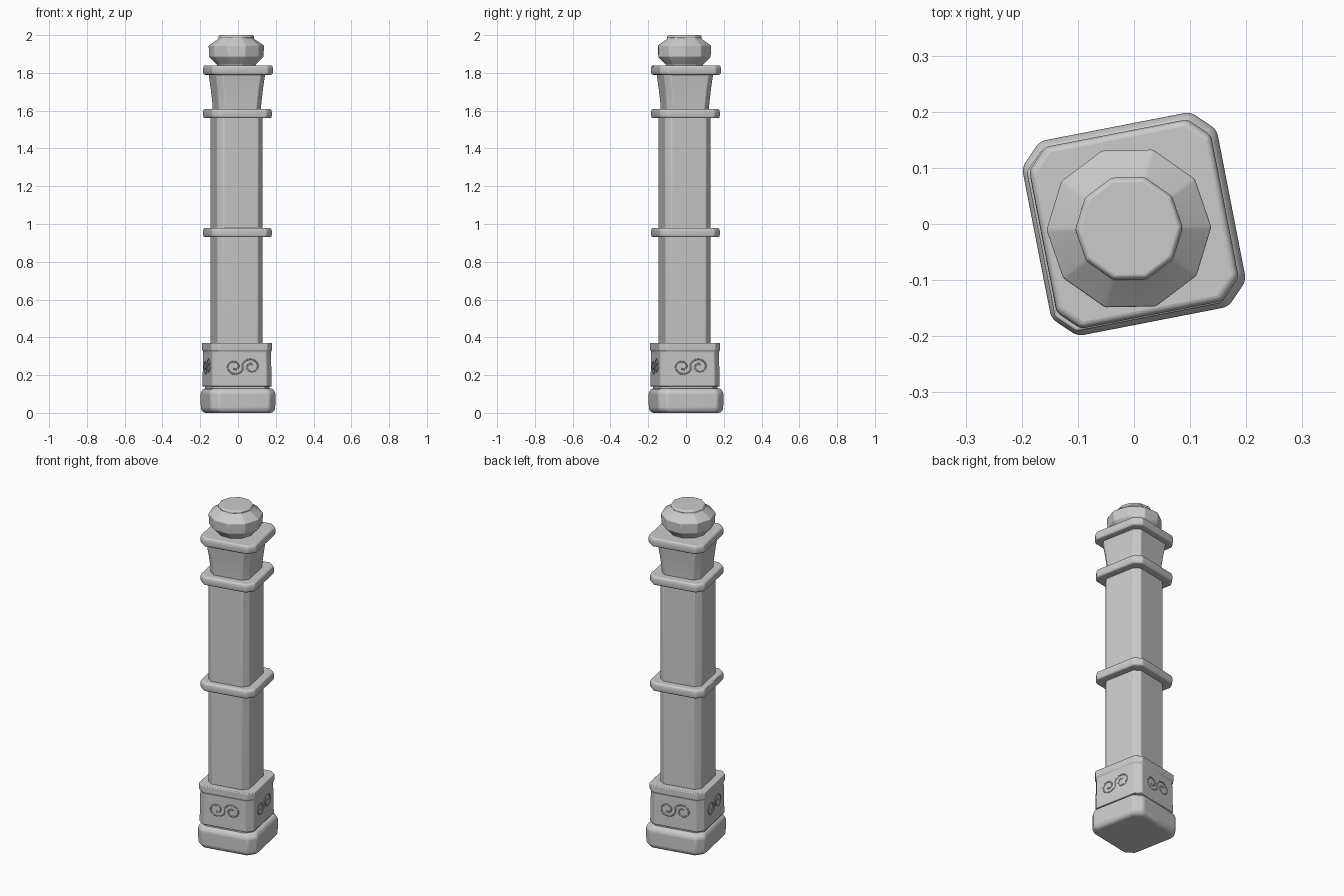
import bpy, bmesh, math
from mathutils import Matrix

if "Cube" in bpy.data.objects:
    bpy.data.objects.remove(bpy.data.objects["Cube"])

TURN = math.radians(11)


def finish(name, bm, bevel, angle=25):
    bmesh.ops.recalc_face_normals(bm, faces=bm.faces)
    me = bpy.data.meshes.new(name)
    bm.to_mesh(me)
    bm.free()
    ob = bpy.data.objects.new(name, me)
    bpy.context.collection.objects.link(ob)
    mod = ob.modifiers.new("soft_edges", 'BEVEL')
    mod.width, mod.segments = bevel, 3
    mod.limit_method, mod.angle_limit = 'ANGLE', math.radians(20)
    bpy.ops.object.select_all(action='DESELECT')
    ob.select_set(True)
    bpy.context.view_layer.objects.active = ob
    bpy.ops.object.shade_smooth_by_angle(angle=math.radians(angle))
    return ob


def loft(name, sections, bevel, angle=25):
    """Skin a stack of closed outlines and cap both ends."""
    bm = bmesh.new()
    rings = [[bm.verts.new(p) for p in s] for s in sections]
    n = len(rings[0])
    for a, b in zip(rings, rings[1:]):
        for i in range(n):
            j = (i + 1) % n
            bm.faces.new((a[i], a[j], b[j], b[i]))
    bm.faces.new(rings[0][::-1])
    bm.faces.new(rings[-1])
    return finish(name, bm, bevel, angle)


def square(z, h, cut, off):
    """Chamfered square outline turned with the post."""
    k = h - cut
    pts = [(h, -k), (h, k), (k, h), (-k, h), (-h, k), (-h, -k), (-k, -h), (k, -h)]
    c, s = math.cos(TURN), math.sin(TURN)
    return [(x * c - y * s + off, x * s + y * c + off, z) for x, y in pts]


def block(name, profile, cut, bevel, off=-0.005):
    return loft(name, [square(z, h, cut, off) for z, h in profile], bevel)


# Foot and plinth
block("foot", [(0, 0.162), (0.018, 0.176), (0.108, 0.177), (0.13, 0.163)], 0.04, 0.01, 0)
block("groove", [(0.12, 0.152), (0.15, 0.152)], 0.035, 0.003)
block("plinth", [(0.14, 0.162), (0.325, 0.159), (0.332, 0.164), (0.37, 0.164)], 0.032, 0.006)

# Shaft and flared neck
block("shaft", [(0.36, 0.122), (1.6, 0.122)], 0.03, 0.004, -0.008)
block("neck", [(1.6, 0.114), (1.64, 0.116), (1.72, 0.124), (1.80, 0.134)], 0.03, 0.004, -0.006)

# Collars and cap
for name, z, h in (("middle_collar", 0.93, 0.162), ("upper_collar", 1.56, 0.162),
                   ("cap", 1.79, 0.165)):
    block(name, [(z, h - 0.004), (z + 0.012, h), (z + 0.038, h), (z + 0.05, h - 0.005)],
          0.036, 0.007, -0.003 if name != "cap" else 0)

# Ten-sided knob
knob = [(1.83, 0.10), (1.845, 0.104), (1.885, 0.145), (1.945, 0.147), (1.978, 0.098),
        (1.984, 0.093), (1.99, 0.097), (2.0, 0.090)]
loft("knob", [[(r * math.cos(math.radians(1 + 36 * i)) - 0.009,
                r * math.sin(math.radians(1 + 36 * i)) - 0.008, z) for i in range(10)]
              for z, r in knob], 0.004, 30)

# Scroll reliefs on the four plinth faces
half = []
for i in range(1, 25):
    t = i / 24
    a, r = math.pi - t * 2.7 * math.pi, 0.045 - 0.033 * t
    half.append((0.045 + r * math.cos(a) * 1.1, r * math.sin(a)))
path = [(-x, -y) for x, y in reversed(half)] + [(0, 0)] + half
for side in range(4):
    cu = bpy.data.curves.new("plinth_scroll", 'CURVE')
    cu.dimensions, cu.bevel_depth, cu.bevel_resolution = '3D', 0.004, 1
    sp = cu.splines.new('POLY')
    sp.points.add(len(path) - 1)
    for p, (x, z) in zip(sp.points, path):
        p.co = (x, -0.160, z, 1)
    ob = bpy.data.objects.new("plinth_scroll", cu)
    bpy.context.collection.objects.link(ob)
    ob.matrix_world = (Matrix.Translation((-0.005, -0.005, 0.245))
                       @ Matrix.Rotation(TURN + side * math.pi / 2, 4, 'Z'))
    bpy.ops.object.select_all(action='DESELECT')
    ob.select_set(True)
    bpy.context.view_layer.objects.active = ob
    bpy.ops.object.convert(target='MESH')
